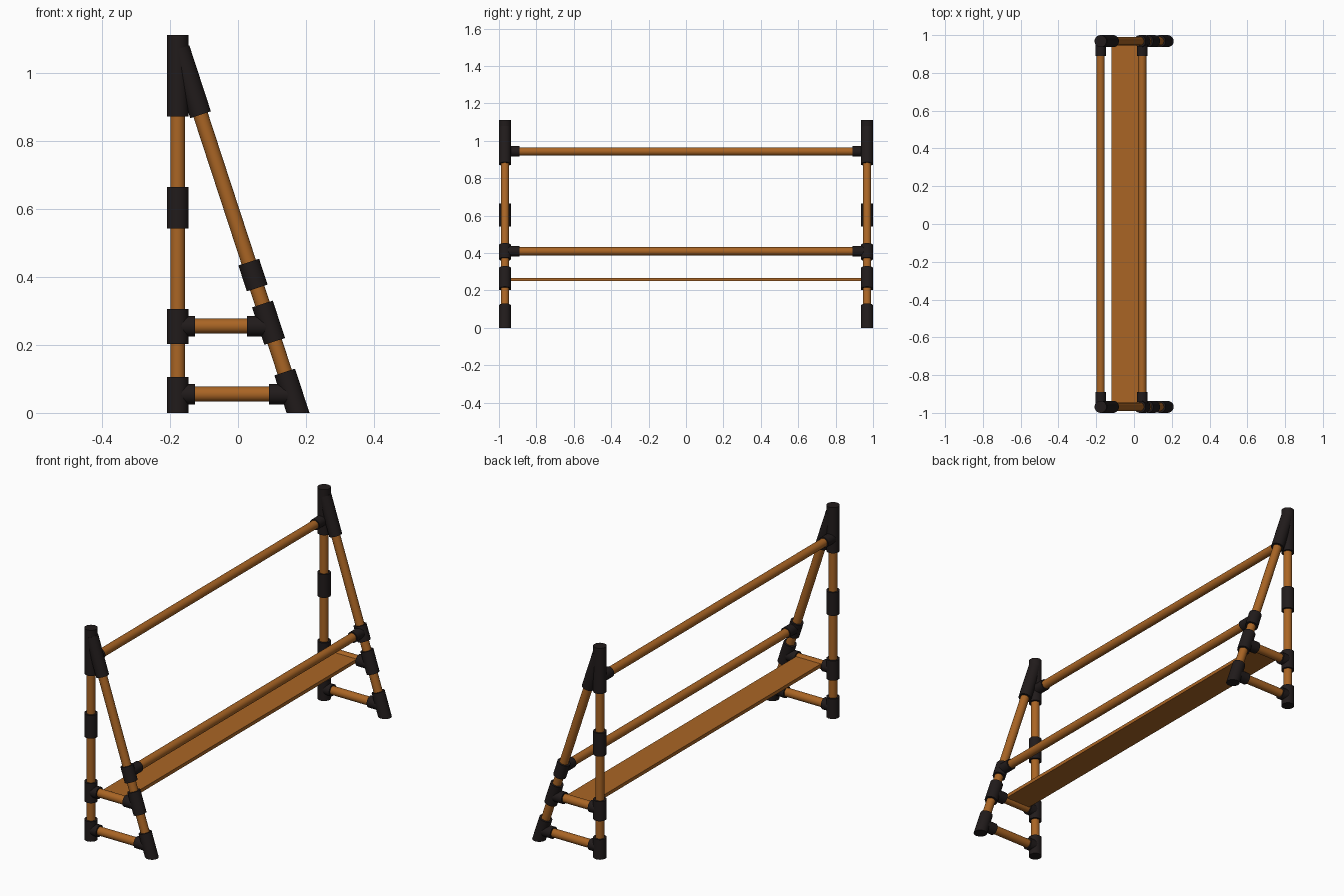
import bpy, bmesh, math
from mathutils import Vector

if "Cube" in bpy.data.objects:
    bpy.data.objects.remove(bpy.data.objects["Cube"])


def material(name, color):
    m = bpy.data.materials.new(name)
    m.diffuse_color = color
    m.use_nodes = True
    m.node_tree.nodes["Principled BSDF"].inputs["Base Color"].default_value = m.diffuse_color
    return m


ORANGE = material("orange_tube", (0.40, 0.13, 0.018, 1))
BLACK = material("black_fitting", (0.015, 0.011, 0.011, 1))

R_TUBE, R_SLEEVE, R_STUB = 0.022, 0.032, 0.030
POST_X, FRAME_Y = -0.177, 0.968


def finish(name, bm, mat, smooth=True):
    me = bpy.data.meshes.new(name)
    bm.to_mesh(me)
    bm.free()
    me.materials.append(mat)
    ob = bpy.data.objects.new(name, me)
    bpy.context.collection.objects.link(ob)
    if smooth:
        bpy.ops.object.select_all(action='DESELECT')
        ob.select_set(True)
        bpy.context.view_layer.objects.active = ob
        bpy.ops.object.shade_smooth_by_angle(angle=math.radians(35))
    return ob


def tube(name, a, b, r, mat, cut_floor=False):
    """Capped cylinder from a to b, optionally trimmed flat at the floor."""
    a, b = Vector(a), Vector(b)
    d = b - a
    bm = bmesh.new()
    bmesh.ops.create_cone(bm, cap_ends=True, segments=32, radius1=r, radius2=r, depth=d.length)
    rot = d.to_track_quat('Z', 'Y').to_matrix()
    for v in bm.verts:
        v.co = rot @ v.co + (a + b) / 2
    if cut_floor:
        geom = bm.verts[:] + bm.edges[:] + bm.faces[:]
        cut = bmesh.ops.bisect_plane(bm, geom=geom, plane_co=(0, 0, 0),
                                     plane_no=(0, 0, -1), clear_outer=True)
        edges = [e for e in cut["geom_cut"] if isinstance(e, bmesh.types.BMEdge)]
        bmesh.ops.contextual_create(bm, geom=edges)
        bmesh.ops.recalc_face_normals(bm, faces=bm.faces[:])
    return finish(name, bm, mat)


def slant(z, y):
    """Point on the leaning leg's axis at height z."""
    return (0.044 + 0.327 * (0.405 - z), y, z)


for side, s in (("front", -1), ("back", 1)):
    y = s * FRAME_Y

    # upright post with its sleeves
    tube(f"{side}_post", (POST_X, y, 0.02), (POST_X, y, 1.0), R_TUBE, ORANGE)
    for part, z0, z1 in (("foot", 0, 0.105), ("lower_tee", 0.202, 0.305),
                         ("coupler", 0.542, 0.664), ("top_sleeve", 0.871, 1.111)):
        tube(f"{side}_post_{part}", (POST_X, y, z0), (POST_X, y, z1), R_SLEEVE, BLACK)

    # leaning leg with its sleeves
    tube(f"{side}_leg", slant(0.05, y), slant(1.0, y), R_TUBE, ORANGE)
    for part, z0, z1 in (("foot", -0.05, 0.12), ("lower_tee", 0.210, 0.320),
                         ("rail_tee", 0.367, 0.443), ("top_sleeve", 0.876, 1.07)):
        tube(f"{side}_leg_{part}", slant(z0, y), slant(z1, y), R_SLEEVE, BLACK, z0 < 0)

    # crossbars between post and leg, with tee stubs
    for part, z, x_stub in (("bottom", 0.055, 0.091), ("shelf", 0.255, 0.026)):
        leg_x = slant(z, y)[0]
        tube(f"{side}_{part}_bar", (POST_X, y, z), (leg_x, y, z), R_TUBE, ORANGE)
        tube(f"{side}_{part}_post_stub", (POST_X, y, z), (-0.127, y, z), R_STUB, BLACK)
        tube(f"{side}_{part}_leg_stub", (x_stub, y, z), (leg_x, y, z), R_STUB, BLACK)

    # stubs holding the long rails
    for part, x, z in (("upper", POST_X, 0.943), ("lower", 0.043, 0.409)):
        tube(f"{side}_{part}_rail_stub", (x, y, z), (x, s * 0.889, z), 0.028, BLACK)

# long rails
tube("upper_rail", (POST_X, -0.95, 0.943), (POST_X, 0.95, 0.943), R_TUBE, ORANGE)
tube("lower_rail", (0.043, -0.95, 0.409), (0.043, 0.95, 0.409), R_TUBE, ORANGE)

# shelf board resting in the shelf bars
bm = bmesh.new()
bmesh.ops.create_cube(bm, size=1)
for v in bm.verts:
    v.co = Vector((v.co.x * 0.145 - 0.0475, v.co.y * 1.92, v.co.z * 0.018 + 0.258))
finish("shelf_board", bm, ORANGE, smooth=False)
